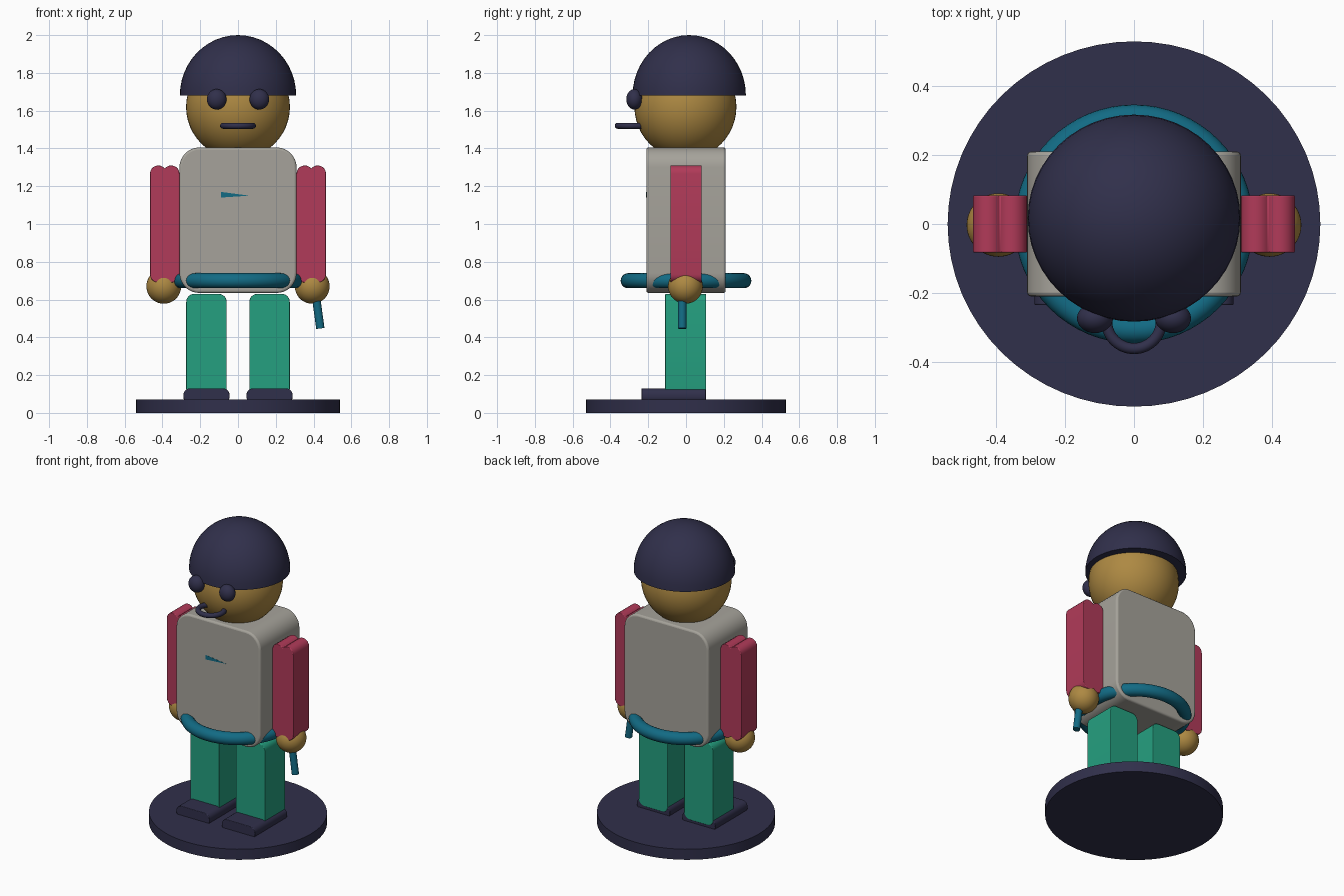
import bpy, bmesh, math
from mathutils import Vector

if "Cube" in bpy.data.objects:
    bpy.data.objects.remove(bpy.data.objects["Cube"])


def material(name, rgb):
    m = bpy.data.materials.new(name)
    m.diffuse_color = (*rgb, 1)
    m.use_nodes = True
    m.node_tree.nodes["Principled BSDF"].inputs["Base Color"].default_value = m.diffuse_color
    return m


NAVY = material("dark navy", (0.030, 0.029, 0.070))
TAN = material("tan skin", (0.42, 0.25, 0.055))
GREY = material("warm grey", (0.38, 0.365, 0.325))
RED = material("raspberry red", (0.44, 0.043, 0.10))
GREEN = material("jade green", (0.018, 0.35, 0.215))
TEAL = material("deep teal", (0.006, 0.145, 0.23))


def finish(obj, name, mat, angle=35):
    obj.name = name
    obj.data.materials.clear()
    obj.data.materials.append(mat)
    bpy.ops.object.select_all(action='DESELECT')
    obj.select_set(True)
    bpy.context.view_layer.objects.active = obj
    bpy.ops.object.shade_smooth_by_angle(angle=math.radians(angle))
    return obj


def ball(name, loc, radii, mat):
    bpy.ops.mesh.primitive_uv_sphere_add(segments=48, ring_count=24, radius=1, location=loc)
    obj = bpy.context.object
    obj.scale = radii
    return finish(obj, name, mat)


def ring(name, loc, major, minor, mat):
    bpy.ops.mesh.primitive_torus_add(major_segments=64, minor_segments=20, location=loc,
                                     major_radius=major, minor_radius=minor)
    return finish(bpy.context.object, name, mat)


def rounded(x0, x1, z0, z1, r, steps=6):
    """Rounded rectangle outline in the xz plane."""
    pts = []
    for cx, cz, a0 in ((x1 - r, z1 - r, 0), (x0 + r, z1 - r, 90),
                       (x0 + r, z0 + r, 180), (x1 - r, z0 + r, 270)):
        for i in range(steps + 1):
            a = math.radians(a0 + 90 * i / steps)
            pts.append((cx + r * math.cos(a), cz + r * math.sin(a)))
    return pts


def slab(name, outline, y0, y1, mat, bevel=0.0):
    """Outline in xz, extruded from y0 to y1."""
    bm = bmesh.new()
    face = bm.faces.new([bm.verts.new((x, y0, z)) for x, z in outline])
    new = bmesh.ops.extrude_face_region(bm, geom=[face])["geom"]
    bmesh.ops.translate(bm, vec=(0, y1 - y0, 0),
                        verts=[g for g in new if isinstance(g, bmesh.types.BMVert)])
    bmesh.ops.recalc_face_normals(bm, faces=bm.faces)
    mesh = bpy.data.meshes.new(name)
    bm.to_mesh(mesh)
    bm.free()
    obj = bpy.data.objects.new(name, mesh)
    bpy.context.collection.objects.link(obj)
    finish(obj, name, mat)
    if bevel:
        mod = obj.modifiers.new("soft edges", 'BEVEL')
        mod.width, mod.segments = bevel, 3
        mod.limit_method, mod.angle_limit = 'ANGLE', math.radians(60)
    return obj


def arm_outline(cx, half, z0, z1):
    """Two round lobes side by side at the top and the bottom."""
    r = half * 0.56
    off = half - r
    split = math.degrees(math.acos(off / r))
    pts = []
    for sx, sz, a0, a1 in ((1, 1, 0, 180 - split), (-1, 1, split, 180),
                           (-1, -1, 180, 360 - split), (1, -1, 180 + split, 360)):
        zc = z1 - r if sz > 0 else z0 + r
        for i in range(9):
            if i == 0 and (sx, sz) in ((-1, 1), (1, -1)):
                continue  # shared groove point
            a = math.radians(a0 + (a1 - a0) * i / 8)
            pts.append((cx + sx * off + r * math.cos(a), zc + r * math.sin(a)))
    return pts


# Round stand
bpy.ops.mesh.primitive_cylinder_add(vertices=64, radius=0.54, depth=0.07, location=(0, 0, 0.035))
bpy.context.object.scale.y = 0.98
finish(bpy.context.object, "stand", NAVY)

# Torso and belt
slab("torso", rounded(-0.31, 0.31, 0.635, 1.405, 0.105, 8), -0.21, 0.21, GREY, 0.012)
ring("belt", (0, 0, 0.70), 0.306, 0.04, TEAL)
slab("chest_patch", [(-0.09, 1.14), (0.06, 1.15), (-0.09, 1.17)], -0.211, -0.205, TEAL)

# Limbs on both sides
for side, s in (("left", -1), ("right", 1)):
    x = 0.167 * s
    slab(side + "_shoe", rounded(x - 0.122, x + 0.122, 0.05, 0.13, 0.035), -0.235, 0.105, NAVY, 0.004)
    slab(side + "_leg", rounded(x - 0.107, x + 0.107, 0.085, 0.63, 0.042), -0.11, 0.107, GREEN, 0.004)
    slab(side + "_arm", arm_outline(0.388 * s, 0.078, 0.69, 1.31), -0.083, 0.083, RED, 0.004)
    ball(side + "_hand", (0.393 * s, -0.003, 0.67), (0.092, 0.092, 0.092), TAN)
    ball(side + "_eye", (0.113 * s, -0.273, 1.66), (0.052, 0.043, 0.054), NAVY)

# Short stick held in one hand
top, end = Vector((0.408, -0.02, 0.65)), Vector((0.436, -0.02, 0.447))
bpy.ops.mesh.primitive_cylinder_add(vertices=24, radius=0.022, depth=(top - end).length,
                                    location=(top + end) / 2)
bpy.context.object.rotation_euler = (top - end).to_track_quat('Z', 'Y').to_euler()
finish(bpy.context.object, "stick", TEAL)

# Head and mouth
ball("head", (0, -0.003, 1.62), (0.275, 0.27, 0.275), TAN)
ring("mouth", (0, -0.282, 1.52), 0.079, 0.016, NAVY)

# Domed cap: upper half of a ball with a flat underside
cap = ball("cap", (0, 0.017, 1.68), (0.308, 0.30, 0.32), NAVY)
bm = bmesh.new()
bm.from_mesh(cap.data)
cut = bmesh.ops.bisect_plane(bm, geom=bm.verts[:] + bm.edges[:] + bm.faces[:], dist=1e-4,
                             plane_co=(0, 0, 0), plane_no=(0, 0, -1), clear_outer=True)
rim = [g for g in cut["geom_cut"] if isinstance(g, bmesh.types.BMEdge)]
if not rim:
    rim = [e for e in bm.edges if e.is_boundary]
bmesh.ops.holes_fill(bm, edges=rim, sides=0)
bmesh.ops.recalc_face_normals(bm, faces=bm.faces)
bm.to_mesh(cap.data)
bm.free()
finish(cap, "cap", NAVY)
